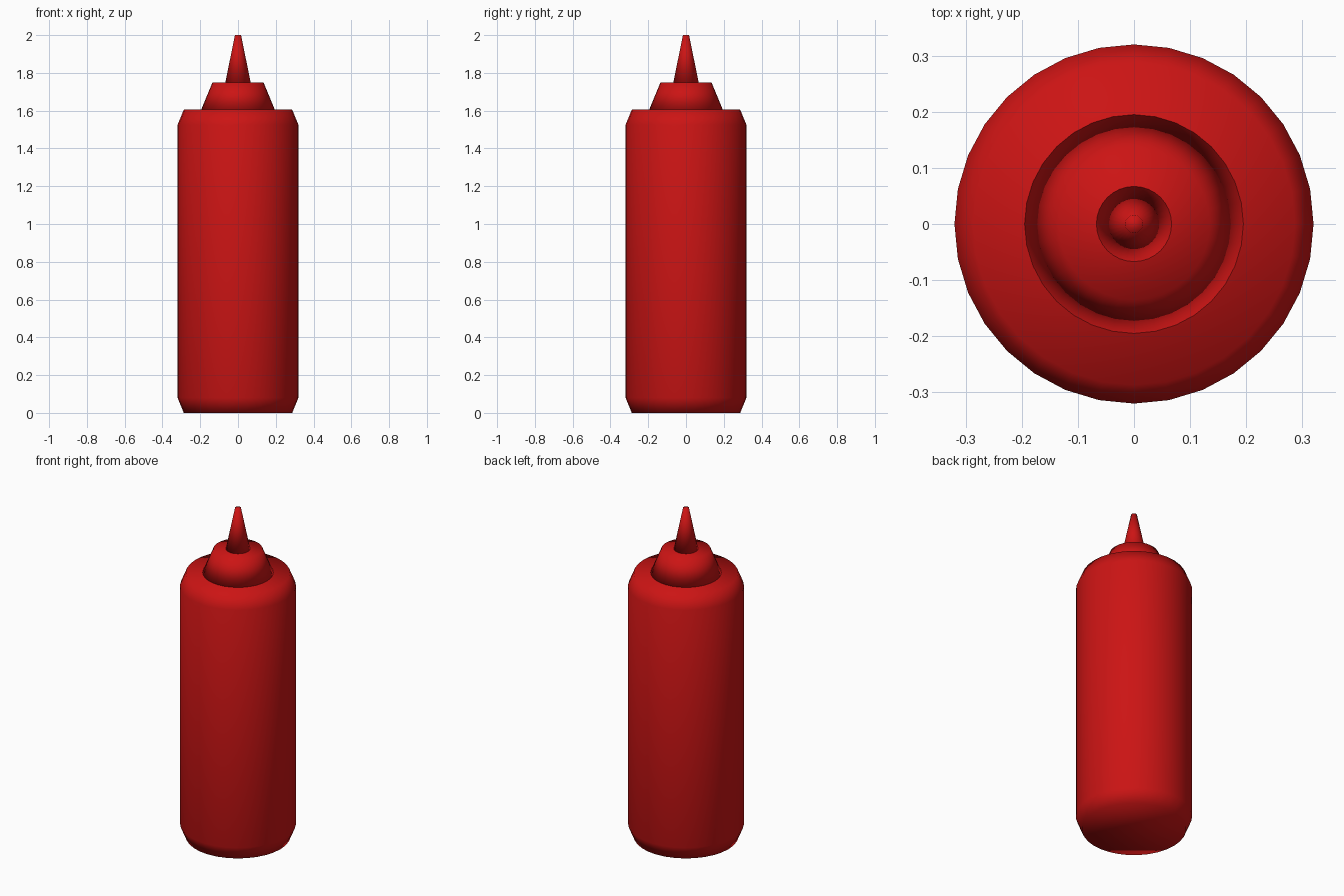
import bpy, bmesh, math

if "Cube" in bpy.data.objects:
    bpy.data.objects.remove(bpy.data.objects["Cube"])

SIDES = 32

red = bpy.data.materials.new("red_plastic")
red.diffuse_color = (0.6, 0.007, 0.007, 1)
red.use_nodes = True
red.node_tree.nodes["Principled BSDF"].inputs["Base Color"].default_value = red.diffuse_color


def lathe(name, profile):
    """Closed smooth solid from (radius, height) rings, bottom to top."""
    bm = bmesh.new()
    rings = []
    for r, z in profile:
        rings.append([bm.verts.new((r * math.cos(2 * math.pi * i / SIDES),
                                    r * math.sin(2 * math.pi * i / SIDES), z))
                      for i in range(SIDES)])
    for lo, hi in zip(rings, rings[1:]):
        for i in range(SIDES):
            j = (i + 1) % SIDES
            bm.faces.new((lo[i], lo[j], hi[j], hi[i]))
    bm.faces.new(rings[0][::-1])
    bm.faces.new(rings[-1])
    for f in bm.faces:
        f.smooth = True
    mesh = bpy.data.meshes.new(name)
    bm.to_mesh(mesh)
    bm.free()
    mesh.materials.append(red)
    obj = bpy.data.objects.new(name, mesh)
    bpy.context.collection.objects.link(obj)
    return obj


# Bottle body with chamfered ends
lathe("bottle_body", [(0.287, 0), (0.32, 0.08), (0.32, 1.525), (0.287, 1.605)])
# Tapered screw cap
lathe("cap", [(0.197, 1.6), (0.135, 1.75)])
# Pointed nozzle
lathe("nozzle", [(0.068, 1.745), (0.016, 2.0)])
